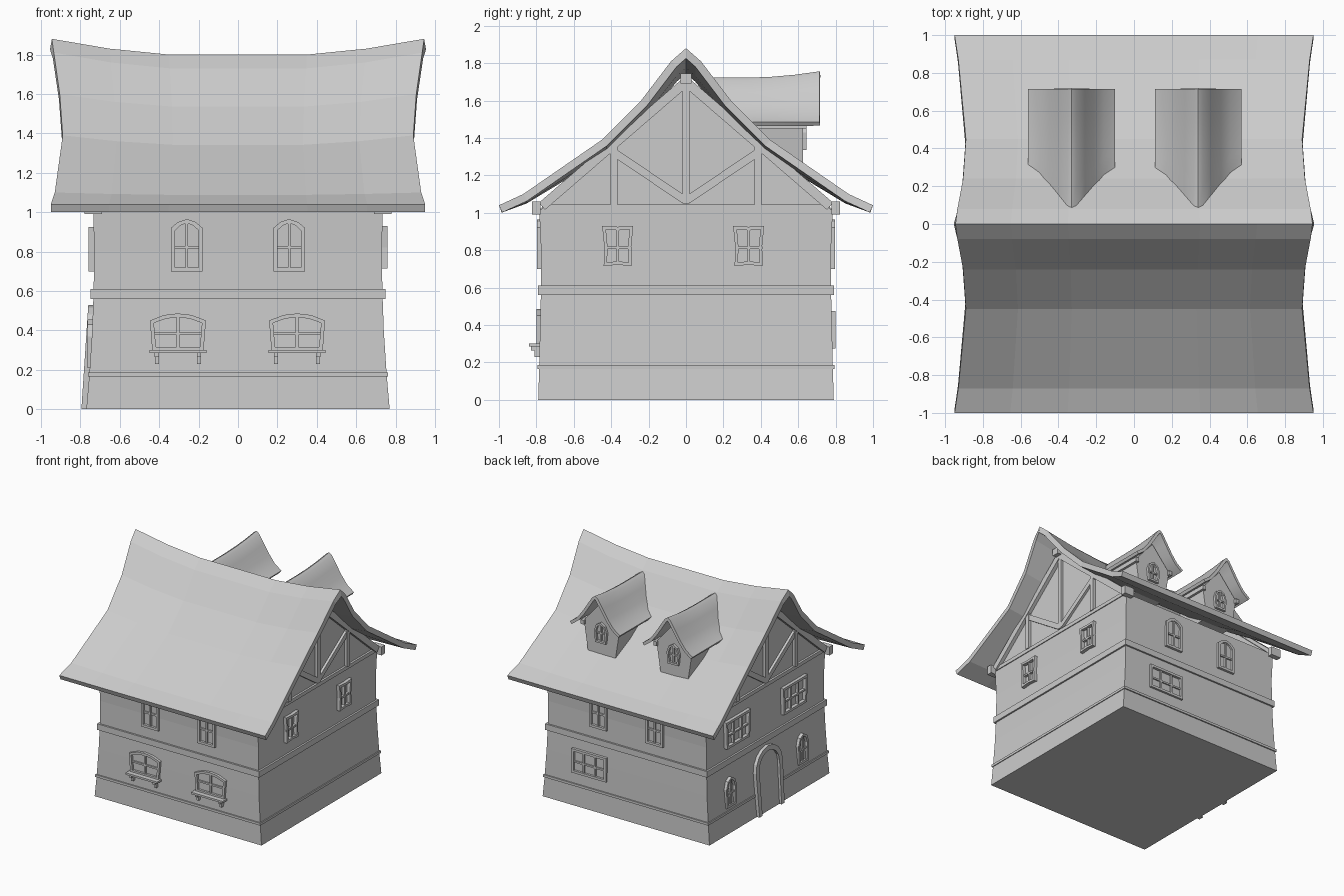
import bpy, bmesh
from math import radians, pi, cos, sin
from mathutils import Matrix, Vector

if "Cube" in bpy.data.objects:
    bpy.data.objects.remove(bpy.data.objects["Cube"])

# Wall frames: u = right seen from outside, v = up, w = outward
BASE = Matrix(((1, 0, 0, 0), (0, 0, -1, 0), (0, 1, 0, 0), (0, 0, 0, 1)))
FRONT, RIGHT, BACK, LEFT = [Matrix.Rotation(radians(a), 4, 'Z') @ BASE for a in (0, 90, 180, 270)]


def finish(name, bm):
    bmesh.ops.recalc_face_normals(bm, faces=bm.faces)
    me = bpy.data.meshes.new(name)
    bm.to_mesh(me)
    bm.free()
    ob = bpy.data.objects.new(name, me)
    bpy.context.collection.objects.link(ob)
    return ob


def prism(bm, pts, d0, d1, M):
    a, b = [[bm.verts.new(M @ Vector((u, v, d))) for u, v in pts] for d in (d0, d1)]
    bm.faces.new(a)
    bm.faces.new(b)
    for i in range(len(pts)):
        j = (i + 1) % len(pts)
        bm.faces.new((a[i], a[j], b[j], b[i]))


def bar(bm, p, q, width, d0, d1, M):
    p, q = Vector(p), Vector(q)
    t = (q - p).normalized() * width / 2
    n = Vector((-t.y, t.x))
    prism(bm, [p + n, p - n, q - n, q + n], d0, d1, M)


def ring(bm, outer, t, d0, d1, M):
    us, vs = [p[0] for p in outer], [p[1] for p in outer]
    cu, cv = (min(us) + max(us)) / 2, (min(vs) + max(vs)) / 2
    su, sv = 1 - 2 * t / (max(us) - min(us)), 1 - 2 * t / (max(vs) - min(vs))
    inner = [(cu + (u - cu) * su, cv + (v - cv) * sv) for u, v in outer]
    L = [[bm.verts.new(M @ Vector((u, v, d))) for u, v in pts]
         for pts, d in ((outer, d0), (outer, d1), (inner, d1), (inner, d0))]
    n = len(outer)
    for k in range(4):
        A, B = L[k], L[(k + 1) % 4]
        for i in range(n):
            j = (i + 1) % n
            bm.faces.new((A[i], A[j], B[j], B[i]))


def window(name, M, u, outline, d0, d1, mullions=(0,), t=0.02):
    bm = bmesh.new()
    pts = [(u + a, b) for a, b in outline]
    lo, hi = min(b for _, b in pts), max(b for _, b in pts)
    w = max(a for a, _ in outline) - t / 2
    ring(bm, pts, t, d0, d1, M)
    for m in mullions:
        top = hi - t / 2 if m == 0 else hi - t
        bar(bm, (u + m, lo + t / 2), (u + m, top), t * .7, d0, d1 - .007, M)
    mid = lo + (hi - lo) * .46
    bar(bm, (u - w, mid), (u + w, mid), t * .7, d0, d1 - .008, M)
    return finish(name, bm)


def sheet(name, rows, thickness):
    # Grid surface facing up, thickened downward
    bm = bmesh.new()
    V = [[bm.verts.new(p) for p in r] for r in rows]
    for r, s in zip(V, V[1:]):
        for i in range(len(r) - 1):
            bm.faces.new((r[i], r[i + 1], s[i + 1], s[i]))
    ob = finish(name, bm)
    if sum(p.normal.z for p in ob.data.polygons) < 0:
        ob.data.flip_normals()
    m = ob.modifiers.new("thickness", 'SOLIDIFY')
    m.thickness, m.offset, m.use_even_offset = thickness, -1, True
    return ob


def mirrored(half):
    return [(-a, b) for a, b in half if a] + [(a, b) for a, b in reversed(half)]


# House walls, slightly waisted
bm = bmesh.new()
levels = [(0, .77, .79), (.17, .755, .785), (.4, .74, .78), (.6, .733, .775), (.8, .73, .775), (1.02, .735, .785)]
loops = [[bm.verts.new((sx * x, sy * y, z)) for sx, sy in ((-1, -1), (1, -1), (1, 1), (-1, 1))] for z, x, y in levels]
bm.faces.new(loops[0])
bm.faces.new(loops[-1])
for A, B in zip(loops, loops[1:]):
    for i in range(4):
        bm.faces.new((A[i], A[i - 1], B[i - 1], B[i]))
finish("house_walls", bm)

# Horizontal belts
for name, z0, z1, x, y in (("base_trim", .165, .185, .762, .795), ("floor_belt", .56, .61, .748, .79)):
    bm = bmesh.new()
    ring(bm, [(-x, -y), (x, -y), (x, y), (-x, y)], .04, z0, z1, Matrix())
    finish(name, bm)

# Main roof: curved slope, sagging ridge; (y, z at ends, half width, sag weight)
slope = [(0, 1.88, .945, 1), (.08, 1.81, .935, 1), (.24, 1.60, .905, .8), (.45, 1.39, .89, .6),
         (.87, 1.10, .93, .15), (1.0, 1.04, .95, 0)]
stations = [(-1, 0), (-.69, .05), (-.37, .08), (.37, .08), (.69, .05), (1, 0)]
full = [(-y, z, w, s) for y, z, w, s in reversed(slope[1:])] + slope
sheet("main_roof", [[(k * w, y, z - s * d) for k, d in stations] for y, z, w, s in full], .042)

# Gables with timber framing and protruding beam ends
for side, M in (("right", RIGHT), ("left", LEFT)):
    bm = bmesh.new()
    prism(bm, [(-.78, 1.02), (.78, 1.02), (0, 1.72)], .69, .725, M)
    finish(side + "_gable_wall", bm)
    bm = bmesh.new()
    bar(bm, (0, 1.05), (0, 1.69), .035, .71, .748, M)
    bar(bm, (-.77, 1.03), (.77, 1.03), .03, .71, .742, M)
    prism(bm, [(-.03, 1.69), (.03, 1.69), (.03, 1.745), (-.03, 1.745)], .7, .79, M)
    for s in (-1, 1):
        bar(bm, (0, 1.70), (s * .77, 1.035), .05, .71, .755, M)
        bar(bm, (s * .01, 1.07), (s * .41, 1.34), .042, .71, .745, M)
        bar(bm, (s * .385, 1.04), (s * .385, 1.36), .035, .71, .75, M)
        bar(bm, (s * .80, .99), (s * .80, 1.06), .045, .69, .78, M)
    finish(side + "_gable_timbers", bm)

# Window outlines
tall = mirrored([(.08, .70), (.08, .92), (.045, .95), (0, .965)])
low = mirrored([(.13, .295), (.142, .45), (.07, .478), (0, .486)])
square = [(-.075, .715), (0, .722), (.075, .715), (.072, .82), (.083, .93), (0, .925), (-.083, .93), (-.072, .82)]
wide = [(-.15, .70), (.15, .70), (.16, .925), (-.16, .925)]
wide_low = [(-.16, .275), (.16, .275), (.16, .475), (-.16, .475)]
small = mirrored([(.06, .21), (.068, .37), (.045, .43), (0, .455)])

for i, x in enumerate((-.26, .26)):
    window(f"front_upper_window_{i}", FRONT, x, tall, .76, .796)
    window(f"back_upper_window_{i}", BACK, x, tall, .76, .796)
for i, x in enumerate((-.305, .3)):
    window(f"front_lower_window_{i}", FRONT, x, low, .765, .80)
    # Sill on two brackets
    bm = bmesh.new()
    bar(bm, (x - .145, .292), (x + .145, .292), .016, .77, .84, FRONT)
    for s in (-.107, .107):
        bar(bm, (x + s, .23), (x + s, .285), .02, .77, .81, FRONT)
        bar(bm, (x + s, .265), (x + s, .285), .022, .77, .83, FRONT)
    finish(f"front_sill_{i}", bm)
window("back_lower_window", BACK, -.34, wide_low, .765, .80, (-.053, .053))
for i, y in enumerate((-.365, .335)):
    window(f"right_window_{i}", RIGHT, y, square, .72, .76)
for i, y in enumerate((-.39, .36)):
    window(f"left_upper_window_{i}", LEFT, y, wide, .72, .76, (-.05, .05))
for i, y in enumerate((-.49, .46)):
    window(f"left_small_window_{i}", LEFT, y, small, .725, .765)

# Door with arched surround, leaning with the wall
shear = Matrix(((1, 0, 0, 0), (0, 1, 0, 0), (0, -.066, 1, 0), (0, 0, 0, 1)))


def arch(w, spring, rise):
    return [(-w, 0)] + [(-w * 1.06 * cos(a * pi / 8), spring + rise * sin(a * pi / 8)) for a in range(9)] + [(w, 0)]


bm = bmesh.new()
prism(bm, arch(.165, .36, .17) + arch(.125, .36, .13)[::-1], .74, .795, LEFT @ shear)
finish("door_frame", bm)
bm = bmesh.new()
prism(bm, arch(.13, .36, .135), .74, .775, LEFT @ shear)
finish("door", bm)

# Dormers: body, window, curled roof; profile = (half width, z, back y)
bell = [(0, 1.722, .06), (.025, 1.708, .075), (.07, 1.645, .14), (.12, 1.575, .20), (.17, 1.52, .26), (.23, 1.485, .30)]
bell = [(-u, z, b) for u, z, b in reversed(bell[1:])] + bell
pane = mirrored([(.048, 1.335), (.058, 1.43), (.04, 1.48), (0, 1.505)])
for i, x in enumerate((-.33, .34)):
    bm = bmesh.new()
    prism(bm, [(-x - .125, 1.22), (-x + .125, 1.22), (-x + .165, 1.48), (-x, 1.67), (-x - .165, 1.48)], .33, .625, BACK)
    for s in (-.165, .165):
        bar(bm, (-x + s, 1.45), (-x + s, 1.485), .03, .36, .645, BACK)
    finish(f"dormer_body_{i}", bm)
    window(f"dormer_window_{i}", BACK, -x, pane, .61, .645, t=.016)
    rows = []
    for k in range(6):
        row = []
        for u, z, b in bell:
            y = b + (.715 - b) * k / 5
            lift = .2 * max(0, y - .3) ** 2 * (1 - abs(u) / .23)
            row.append((x + u, y, z + lift))
        rows.append(row)
    ob = sheet(f"dormer_roof_{i}", rows, .024)
    bpy.ops.object.select_all(action='DESELECT')
    bpy.context.view_layer.objects.active = ob
    ob.select_set(True)
    bpy.ops.object.modifier_apply(modifier="thickness")
    bpy.ops.object.shade_smooth_by_angle(angle=radians(40))
